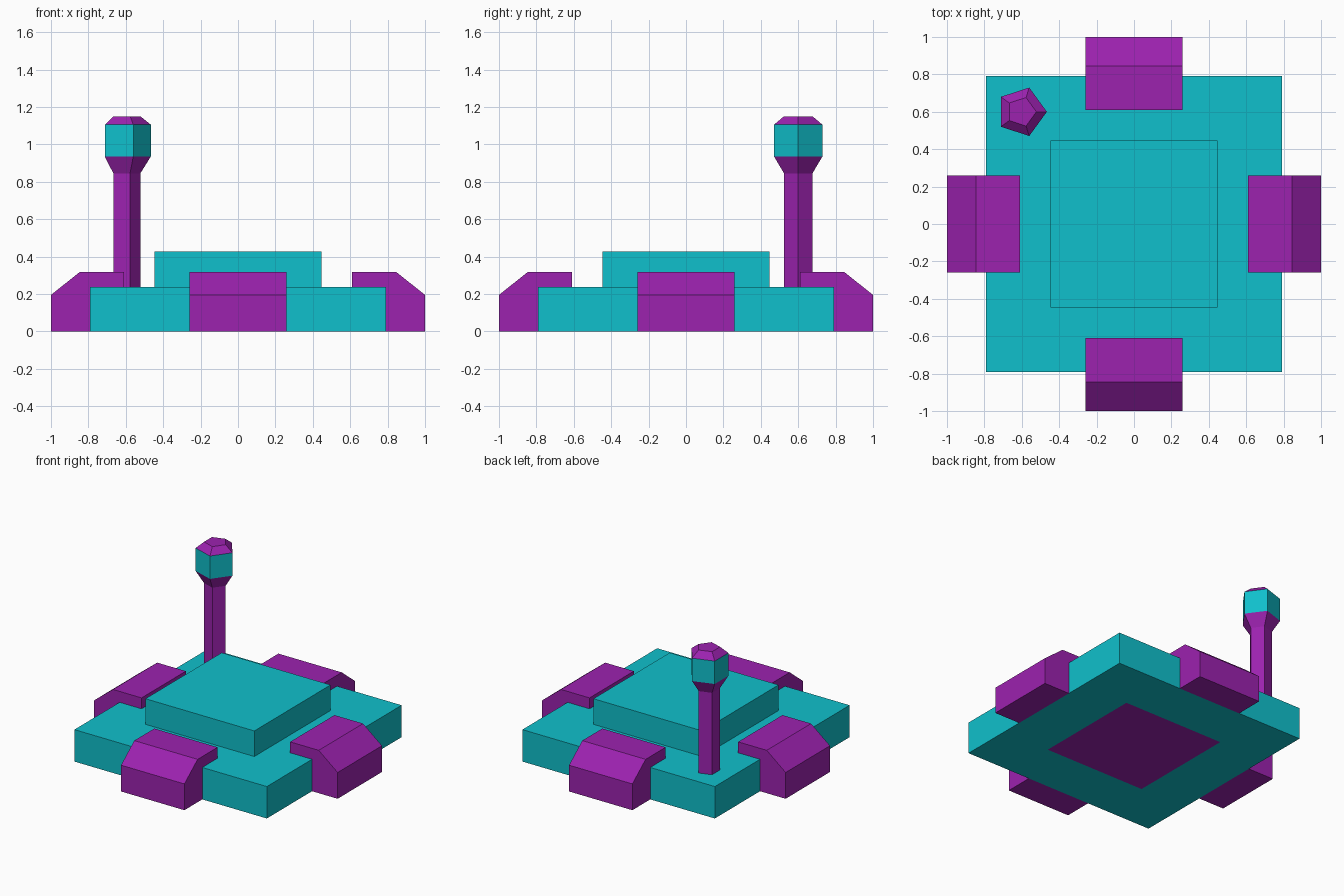
import bpy, bmesh, math
from mathutils import Matrix

cube = bpy.data.objects.get("Cube")
if cube:
    bpy.data.objects.remove(cube, do_unlink=True)


def make_material(name, rgb):
    mat = bpy.data.materials.new(name)
    mat.use_nodes = True
    mat.diffuse_color = (*rgb, 1)
    mat.node_tree.nodes["Principled BSDF"].inputs["Base Color"].default_value = (*rgb, 1)
    return mat


teal = make_material("teal", (0.005, 0.527, 0.604))
purple = make_material("purple", (0.332, 0.016, 0.429))


def finish(name, bm, mats):
    bmesh.ops.recalc_face_normals(bm, faces=bm.faces[:])
    mesh = bpy.data.meshes.new(name)
    bm.to_mesh(mesh)
    bm.free()
    for mat in mats:
        mesh.materials.append(mat)
    obj = bpy.data.objects.new(name, mesh)
    bpy.context.collection.objects.link(obj)
    return obj


def slab(half, low, high):
    bm = bmesh.new()
    bmesh.ops.create_cube(bm, size=1)
    bmesh.ops.scale(bm, vec=(2 * half, 2 * half, high - low), verts=bm.verts[:])
    bmesh.ops.translate(bm, vec=(0, 0, (low + high) / 2), verts=bm.verts[:])
    return bm


BASE, BASE_TOP = 0.79, 0.237

# Base plate with a purple square inset in its underside
bm = slab(BASE, 0, BASE_TOP)
bm.normal_update()
under = [f for f in bm.faces if f.normal.z < -0.9]
bmesh.ops.inset_individual(bm, faces=under, thickness=BASE - 0.255)
under[0].material_index = 1
finish("base_plate", bm, [teal, purple])

# Raised centre platform
finish("centre_platform", slab(0.447, BASE_TOP, 0.427), [teal])

# Four chamfered clamps hooked over the base edges
clamp_profile = [(1, 0), (1, 0.195), (0.845, 0.318), (0.61, 0.318),
                 (0.61, BASE_TOP), (BASE, BASE_TOP), (BASE, 0)]
for i, side in enumerate(("left", "back", "right", "front")):
    bm = bmesh.new()
    face = bm.faces.new([bm.verts.new((x, -0.26, z)) for x, z in clamp_profile])
    grown = bmesh.ops.extrude_face_region(bm, geom=[face])["geom"]
    bmesh.ops.translate(bm, vec=(0, 0.52, 0),
                        verts=[v for v in grown if isinstance(v, bmesh.types.BMVert)])
    bm.transform(Matrix.Rotation(i * math.pi / 2, 4, "Z"))
    finish(side + "_clamp", bm, [purple])

# Five-sided beacon: post, flare, teal lamp band and cap
sections = [(0.08, BASE_TOP), (0.08, 0.845), (0.136, 0.935), (0.136, 1.105), (0.08, 1.15)]
bm = bmesh.new()
rings = [[bm.verts.new((r * math.cos(k * math.tau / 5) - 0.602,
                        r * math.sin(k * math.tau / 5) + 0.6, z)) for k in range(5)]
         for r, z in sections]
for level, (a, b) in enumerate(zip(rings, rings[1:])):
    for k in range(5):
        n = (k + 1) % 5
        bm.faces.new((a[k], a[n], b[n], b[k])).material_index = int(level == 2)
bm.faces.new(rings[0])
bm.faces.new(rings[-1])
finish("beacon_post", bm, [purple, teal])
